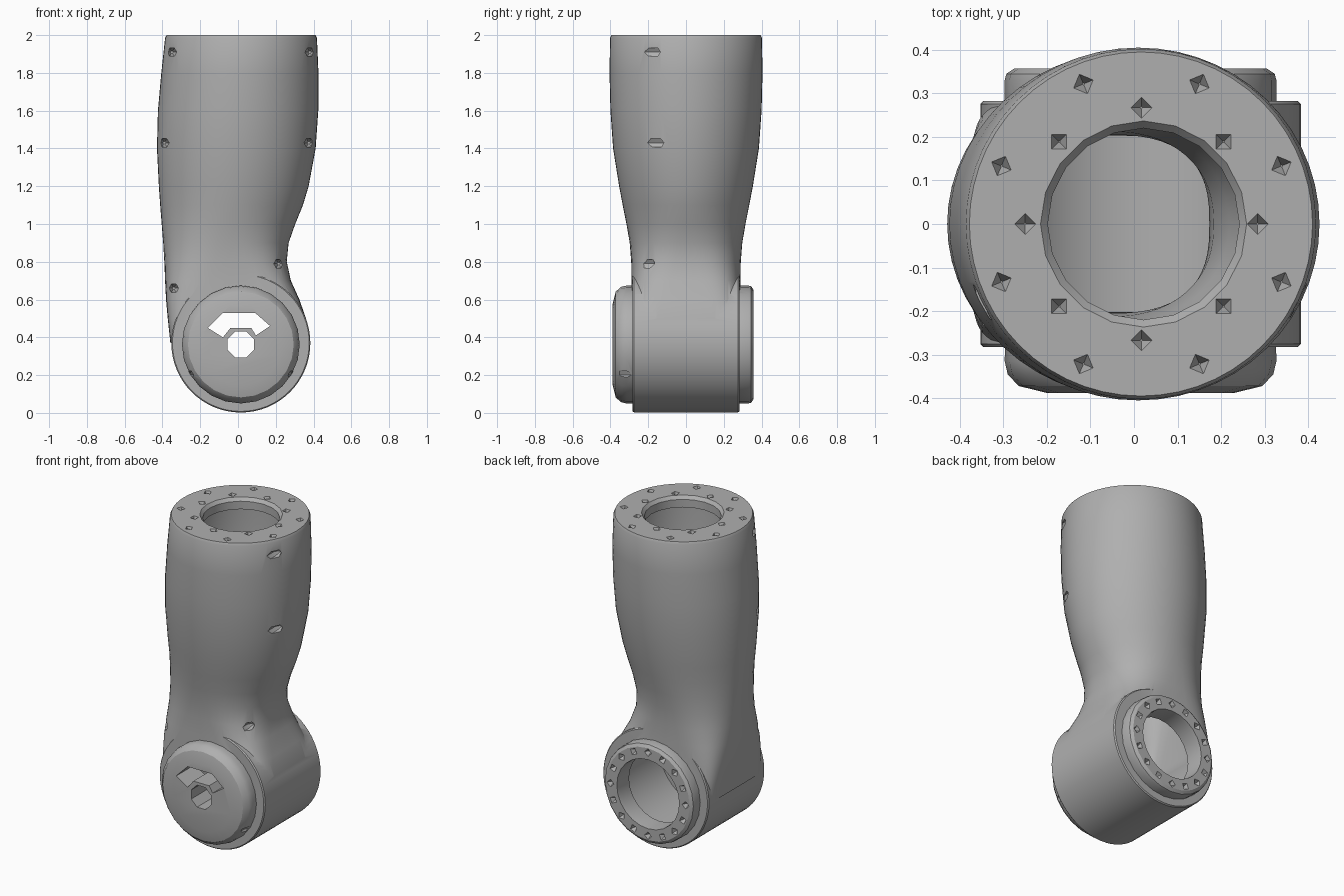
import bpy, bmesh, math
from mathutils import Vector, Matrix

if "Cube" in bpy.data.objects:
    bpy.data.objects.remove(bpy.data.objects["Cube"], do_unlink=True)

grey = bpy.data.materials.new("cast_grey")
grey.use_nodes = True
grey.diffuse_color = (0.43, 0.43, 0.43, 1)
grey.node_tree.nodes["Principled BSDF"].inputs["Base Color"].default_value = (0.43, 0.43, 0.43, 1)

JX, JZ = 0.015, 0.362          # joint axis position
ALONG_Y = Matrix.Rotation(math.pi / 2, 4, "X")   # local z becomes -y
UP = Matrix.Identity(4)


def skin(bm, rings):
    """Join rings of points into a closed, capped body."""
    vs = [[bm.verts.new(p) for p in ring] for ring in rings]
    n = len(vs[0])
    for a, b in zip(vs, vs[1:]):
        for i in range(n):
            j = (i + 1) % n
            bm.faces.new((a[i], a[j], b[j], b[i]))
    bm.faces.new(vs[0][::-1])
    bm.faces.new(vs[-1])


def lathe(bm, profile, sides, centre, turn=UP, start=0.0):
    """Revolve (radius, height) pairs; heights run along the turned z."""
    place = Matrix.Translation(centre) @ turn
    angles = [start + 2 * math.pi * i / sides for i in range(sides)]
    skin(bm, [[place @ Vector((r * math.cos(a), r * math.sin(a), h)) for a in angles]
              for r, h in profile])


def finish(bm, name):
    bmesh.ops.recalc_face_normals(bm, faces=bm.faces)
    mesh = bpy.data.meshes.new(name)
    bm.to_mesh(mesh)
    bm.free()
    mesh.materials.append(grey)
    ob = bpy.data.objects.new(name, mesh)
    bpy.context.scene.collection.objects.link(ob)
    return ob


def turned(name, *args, **kw):
    bm = bmesh.new()
    lathe(bm, *args, **kw)
    return finish(bm, name)


def combine(body, tool, operation):
    """Apply a boolean and drop the tool."""
    mod = body.modifiers.new("cut", "BOOLEAN")
    mod.operation, mod.object, mod.solver = operation, tool, "EXACT"
    deps = bpy.context.evaluated_depsgraph_get()
    body.data = bpy.data.meshes.new_from_object(body.evaluated_get(deps))
    body.modifiers.clear()
    bpy.data.objects.remove(tool, do_unlink=True)


# Arm sections: height, left edge, right edge, half depth, squareness
SECTIONS = [
    (0.37, -0.358, 0.375, 0.285, 9), (0.5, -0.372, 0.36, 0.287, 7),
    (0.6, -0.381, 0.325, 0.288, 5), (0.7, -0.386, 0.28, 0.288, 3.6),
    (0.8, -0.39, 0.258, 0.29, 2.7), (0.9, -0.396, 0.268, 0.298, 2.3),
    (1.0, -0.404, 0.303, 0.315, 2.1), (1.1, -0.412, 0.344, 0.335, 2),
    (1.2, -0.419, 0.374, 0.354, 2), (1.4, -0.429, 0.411, 0.386, 2),
    (1.6, -0.424, 0.425, 0.4, 2), (1.8, -0.406, 0.426, 0.405, 2),
    (1.985, -0.386, 0.418, 0.402, 2), (2.0, -0.378, 0.41, 0.395, 2)]


def arm(name, inset=0.0, top=2.0):
    bm, rings = bmesh.new(), []
    for z, left, right, depth, power in SECTIONS:
        z = min(z, top)
        cx, rx, ry = (left + right) / 2, (right - left) / 2 - inset, depth - inset
        ring = []
        for i in range(56):
            c, s = math.cos(math.tau * i / 56), math.sin(math.tau * i / 56)
            ring.append((cx + rx * math.copysign(abs(c) ** (2 / power), c),
                         ry * math.copysign(abs(s) ** (2 / power), s), z))
        rings.append(ring)
        if z == top:
            break
    skin(bm, rings)
    return finish(bm, name)


# Outer body: arm, joint barrel, front cap, rear flange
joint = (JX, 0, JZ)
body = arm("arm_link")
barrel = turned("barrel", [(0.362, -0.282), (0.368, -0.275), (0.368, 0.275), (0.362, 0.282)],
                64, (JX, 0, 0.37), turn=ALONG_Y)
combine(body, barrel, "UNION")
cap = turned("front_cap", [(0.31, 0.21), (0.312, 0.315), (0.305, 0.345), (0.28, 0.372), (0.215, 0.388)],
             24, joint, turn=ALONG_Y)
combine(body, cap, "UNION")
flange = turned("rear_flange", [(0.29, -0.357), (0.308, -0.345), (0.312, -0.33), (0.312, -0.2)],
                24, joint, turn=ALONG_Y)
combine(body, flange, "UNION")

# Hollow inside, with a thick front wall at the joint
combine(body, arm("arm_cavity", 0.085, 1.93), "DIFFERENCE")
combine(body, turned("barrel_cavity", [(0.315, -0.24), (0.315, 0.202)], 48, (JX, 0, 0.37),
                     turn=ALONG_Y), "DIFFERENCE")

# Openings: top bore with a sloped lip, rear bore, front centre hole
combine(body, turned("top_bore", [(0.22, 1.8), (0.22, 1.98), (0.245, 2.01)], 20,
                     (0.022, 0, 0)), "DIFFERENCE")
combine(body, turned("rear_bore", [(0.235, -0.5), (0.215, -0.335), (0.215, -0.1)], 24, joint,
                     turn=ALONG_Y), "DIFFERENCE")
combine(body, turned("centre_hole", [(0.075, 0.1), (0.075, 0.5)], 8, joint, turn=ALONG_Y,
                     start=math.pi / 8), "DIFFERENCE")

# Fan-shaped window above the centre hole
fan = [(-0.16, 0.45), (-0.08, 0.4), (-0.04, 0.45), (0.07, 0.45),
       (0.095, 0.41), (0.17, 0.46), (0.09, 0.53), (-0.08, 0.53)]
bm = bmesh.new()
skin(bm, [[(x, y, z) for x, z in fan] for y in (-0.5, -0.1)])
combine(body, finish(bm, "fan_window"), "DIFFERENCE")

# Bolt pits: two rings on the top face, one on the rear flange, side screws
bm = bmesh.new()
pit = [(0.003, -0.035), (0.026, 0.003)]
for radius, offset in ((0.267, 0), (0.348, 0.5)):
    for k in range(8):
        a = math.tau * (k + offset) / 8
        lathe(bm, pit, 4, (0.017 + radius * math.cos(a), radius * math.sin(a), 2), start=a)
rear_turn = Matrix.Rotation(-math.pi / 2, 4, "X")
for k in range(16):
    a = math.tau * k / 16
    lathe(bm, pit, 4, (JX + 0.262 * math.cos(a), 0.357, JZ + 0.262 * math.sin(a)),
          turn=rear_turn, start=a)
for x, z, y in ((-0.35, 1.91, 0.12), (0.38, 1.91, 0.12), (-0.39, 1.43, 0.1), (0.375, 1.43, 0.1),
                (0.215, 0.79, 0.15), (-0.34, 0.66, 0.17), (0.29, 0.2, 0.285), (-0.26, 0.2, 0.285)):
    lathe(bm, [(0.008, y), (0.025, y + 0.03), (0.025, 0.5)], 6, (x, 0, z), turn=ALONG_Y)
combine(body, finish(bm, "bolt_pits"), "DIFFERENCE")

# Smooth shading with crisp edges
bpy.ops.object.select_all(action="DESELECT")
body.select_set(True)
bpy.context.view_layer.objects.active = body
bpy.ops.object.shade_smooth_by_angle(angle=math.radians(32))
